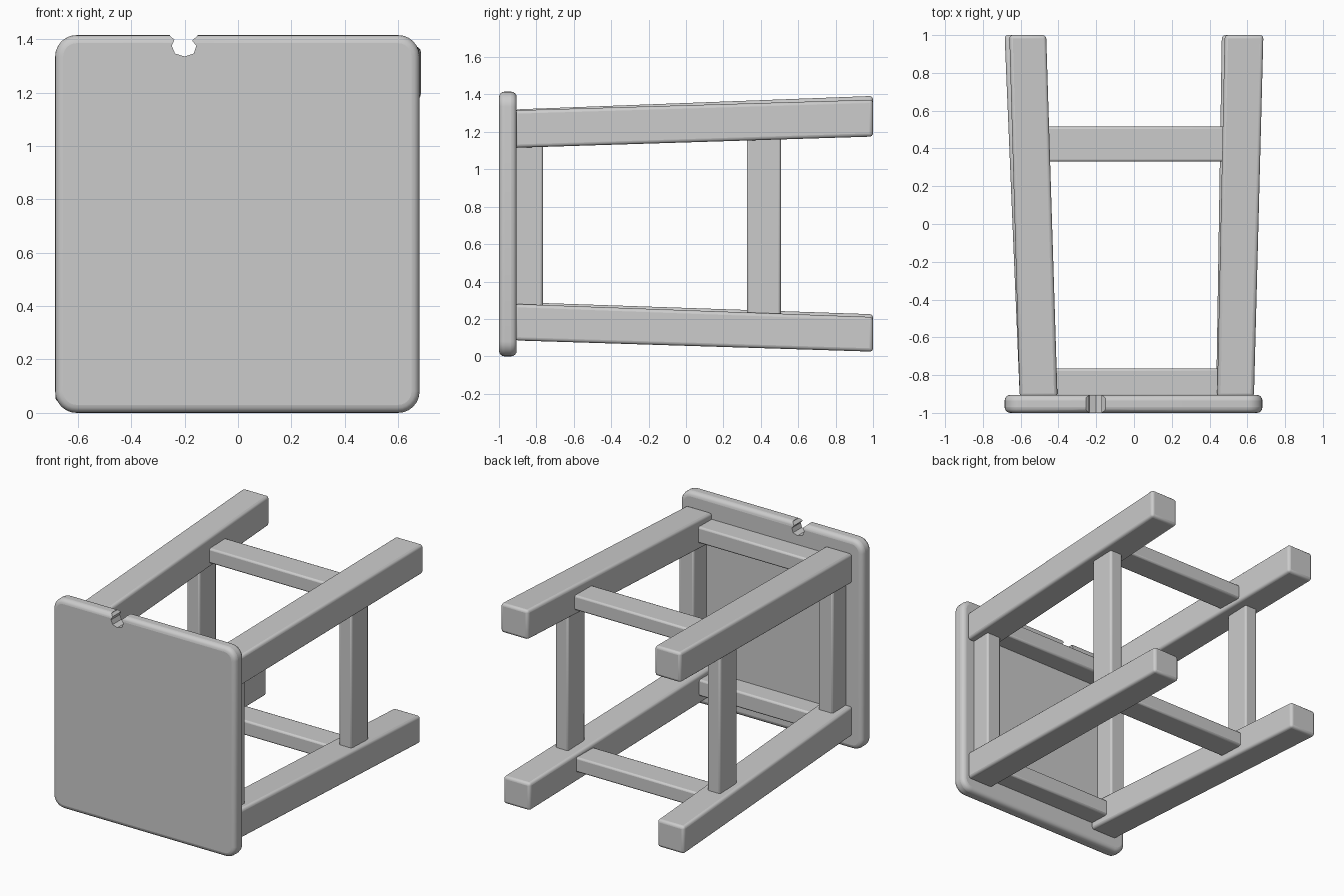
import bpy, bmesh

if "Cube" in bpy.data.objects:
    bpy.data.objects.remove(bpy.data.objects["Cube"])


def make_object(name, bm):
    bmesh.ops.recalc_face_normals(bm, faces=bm.faces)
    mesh = bpy.data.meshes.new(name)
    bm.to_mesh(mesh)
    bm.free()
    obj = bpy.data.objects.new(name, mesh)
    bpy.context.collection.objects.link(obj)
    return obj


def prism(name, ring_a, ring_b):
    """Closed solid between two matching rings of points."""
    bm = bmesh.new()
    a = [bm.verts.new(p) for p in ring_a]
    b = [bm.verts.new(p) for p in ring_b]
    bm.faces.new(a)
    bm.faces.new(b[::-1])
    n = len(a)
    for i in range(n):
        j = (i + 1) % n
        bm.faces.new((a[i], b[i], b[j], a[j]))
    return make_object(name, bm)


def bevel(obj, width, segments=3):
    mod = obj.modifiers.new("rounding", 'BEVEL')
    mod.width = width
    mod.segments = segments
    mod.limit_method = 'ANGLE'


def smooth(obj):
    bpy.ops.object.select_all(action='DESELECT')
    obj.select_set(True)
    bpy.context.view_layer.objects.active = obj
    bpy.ops.object.shade_smooth_by_angle(angle=0.7)


def rect_y(x0, x1, z0, z1, y):
    return [(x0, y, z0), (x1, y, z0), (x1, y, z1), (x0, y, z1)]


def box(name, x, y, z, width=0.012):
    obj = prism(name, rect_y(*x, *z, y[0]), rect_y(*x, *z, y[1]))
    bevel(obj, width, 2)
    smooth(obj)
    return obj


# Seat: slab with rounded corners and rounded rim
seat = prism("seat", rect_y(-0.685, 0.68, 0.0, 1.415, -1.0),
             rect_y(-0.685, 0.68, 0.0, 1.415, -0.905))
bm = bmesh.new()
bm.from_mesh(seat.data)
corners = [e for e in bm.edges if abs(e.verts[0].co.y - e.verts[1].co.y) > 0.05]
bmesh.ops.bevel(bm, geom=corners, offset=0.08, segments=6, profile=0.5, affect='EDGES')
bm.to_mesh(seat.data)
bm.free()
bevel(seat, 0.03, 4)

# Worn notch in the seat edge
outline = [(-0.26, 1.45), (-0.255, 1.412), (-0.238, 1.398), (-0.248, 1.375),
           (-0.236, 1.346), (-0.2, 1.335), (-0.166, 1.346), (-0.156, 1.375),
           (-0.172, 1.395), (-0.152, 1.412), (-0.15, 1.45)]
cutter = prism("notch_cutter", [(x, -1.1, z) for x, z in outline],
               [(x, -0.8, z) for x, z in outline])
cutter.hide_render = True
cutter.hide_set(True)
cut = seat.modifiers.new("notch", 'BOOLEAN')
cut.operation = 'DIFFERENCE'
cut.object = cutter
smooth(seat)

# Splayed legs: x and z ranges at the seat, then at the foot
legs = {
    "upper_left_leg": ((-0.605, -0.405, 1.12, 1.32), (-0.66, -0.465, 1.19, 1.392)),
    "upper_right_leg": ((0.44, 0.635, 1.115, 1.315), (0.48, 0.685, 1.175, 1.372)),
    "lower_left_leg": ((-0.605, -0.405, 0.09, 0.29), (-0.685, -0.485, 0.04, 0.225)),
    "lower_right_leg": ((0.435, 0.63, 0.085, 0.28), (0.465, 0.665, 0.025, 0.21)),
}
for name, (top, foot) in legs.items():
    leg = prism(name, rect_y(*top, -0.915), rect_y(*foot, 1.0))
    bevel(leg, 0.018)
    smooth(leg)

# Aprons under the seat
apron_y = (-0.915, -0.765)
for name, z in (("upper_apron", (1.165, 1.275)), ("lower_apron", (0.135, 0.245))):
    box(name, (-0.48, 0.51), apron_y, z)
for name, x in (("left_apron", (-0.56, -0.45)), ("right_apron", (0.48, 0.59))):
    box(name, x, apron_y, (0.2, 1.21))

# Stretchers between the legs
for name, z in (("upper_stretcher", (1.195, 1.295)), ("lower_stretcher", (0.105, 0.205))):
    box(name, (-0.53, 0.56), (0.33, 0.515), z)
for name, x in (("left_stretcher", (-0.61, -0.515)), ("right_stretcher", (0.525, 0.62))):
    box(name, x, (0.325, 0.507), (0.15, 1.25))
